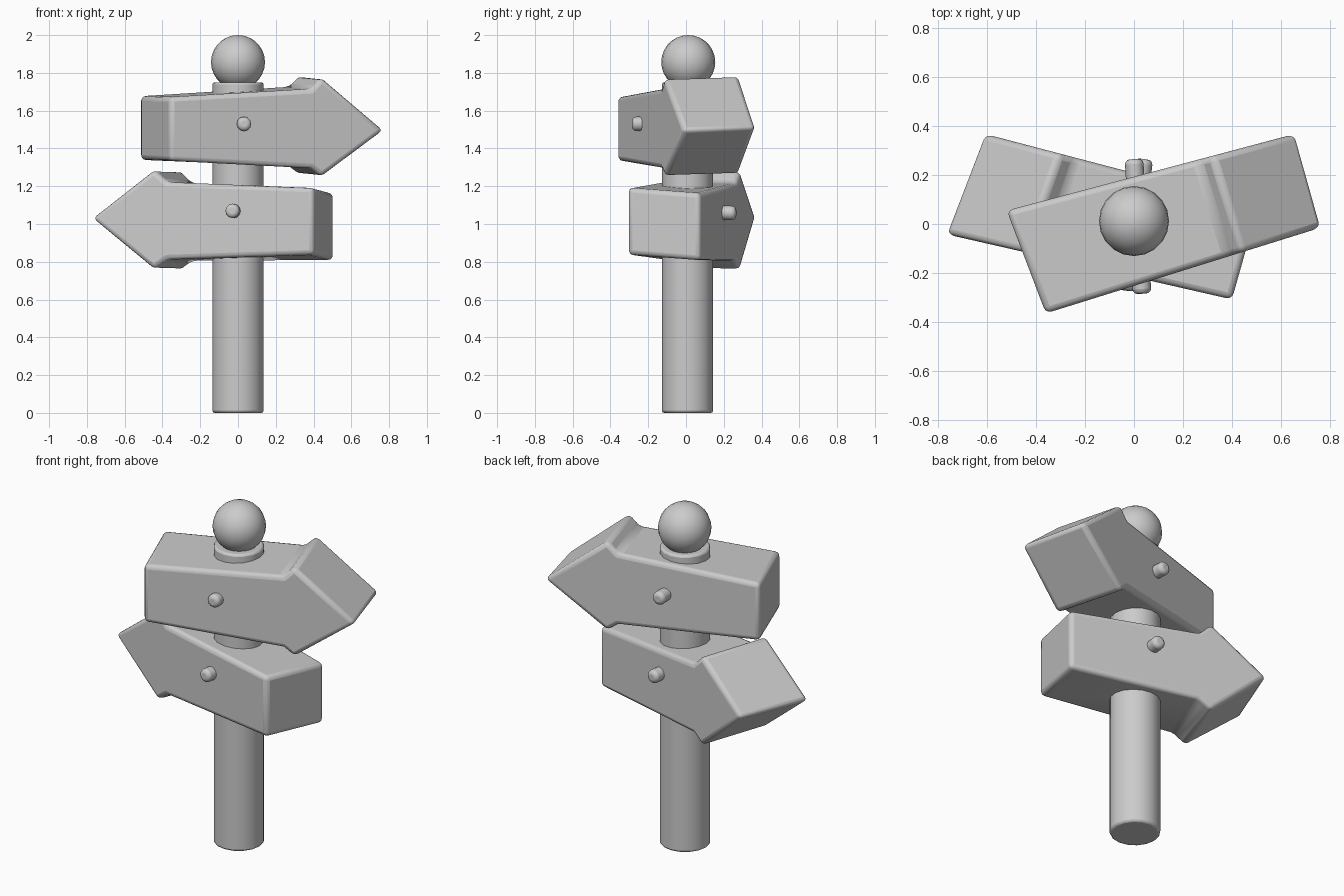
import bpy, bmesh
from mathutils import Vector

if "Cube" in bpy.data.objects:
    bpy.data.objects.remove(bpy.data.objects["Cube"])


def finish(obj, width, segments=3):
    """Rounded edges and smooth shading."""
    mod = obj.modifiers.new("Bevel", 'BEVEL')
    mod.width = width
    mod.segments = segments
    mod.limit_method = 'ANGLE'
    mod.angle_limit = 0.6
    bpy.ops.object.select_all(action='DESELECT')
    obj.select_set(True)
    bpy.context.view_layer.objects.active = obj
    bpy.ops.object.shade_smooth_by_angle(angle=0.7)


def arrow_board(name, front, back, profile, roll):
    """Arrow outline (t along board, z) swept between a front and a back line."""
    bm = bmesh.new()
    sides = []
    for (start, end), dz in ((front, (0, 0)), (back, roll)):
        a, b = Vector(start), Vector(end)
        ring = []
        for t, z in profile:
            p = a.lerp(b, t)
            ring.append(bm.verts.new((p.x, p.y, z + dz[0] * (1 - t) + dz[1] * t)))
        sides.append(ring)
    n = len(profile)
    for ring in sides:
        bm.faces.new(ring)
    for i in range(n):
        j = (i + 1) % n
        bm.faces.new((sides[0][i], sides[0][j], sides[1][j], sides[1][i]))
    bmesh.ops.recalc_face_normals(bm, faces=bm.faces)
    mesh = bpy.data.meshes.new(name)
    bm.to_mesh(mesh)
    bm.free()
    obj = bpy.data.objects.new(name, mesh)
    bpy.context.collection.objects.link(obj)
    finish(obj, 0.025)


def peg(name, start, end, radius=0.038):
    """Rounded pin running right through a board."""
    a, b = Vector(start), Vector(end)
    d = b - a
    bpy.ops.mesh.primitive_cylinder_add(vertices=12, radius=radius, depth=d.length,
                                        location=(a + b) / 2)
    obj = bpy.context.object
    obj.name = name
    obj.rotation_euler = d.to_track_quat('Z', 'Y').to_euler()
    finish(obj, 0.02)


# Post
bpy.ops.mesh.primitive_cylinder_add(vertices=16, radius=0.136, depth=1.75,
                                    location=(0, 0.008, 0.875))
post = bpy.context.object
post.name = "post"
finish(post, 0.012, 2)

# Ball finial
bpy.ops.mesh.primitive_uv_sphere_add(segments=20, ring_count=14, radius=0.143,
                                     location=(0, 0.012, 1.857))
ball = bpy.context.object
ball.name = "ball_finial"
bpy.ops.object.shade_smooth()

# Upper board, pointing right
arrow_board("upper_sign",
            ((-0.36, -0.365), (0.772, -0.012)), ((-0.52, 0.055), (0.665, 0.37)),
            [(0, 1.335), (0.66, 1.295), (0.71, 1.25), (1, 1.495),
             (0.71, 1.775), (0.66, 1.715), (0, 1.672)], (0.005, 0.015))

# Lower board, pointing left
arrow_board("lower_sign",
            ((0.40, -0.308), (-0.775, -0.04)), ((0.508, 0.075), (-0.617, 0.37)),
            [(0, 0.838), (0.66, 0.812), (0.72, 0.76), (1, 1.03),
             (0.72, 1.288), (0.66, 1.222), (0, 1.192)], (-0.03, 0.005))

# Pegs through the boards
peg("upper_peg", (0.033, -0.285, 1.53), (0.0, 0.265, 1.53))
peg("lower_peg", (-0.032, -0.272, 1.07), (0.04, 0.265, 1.058))
